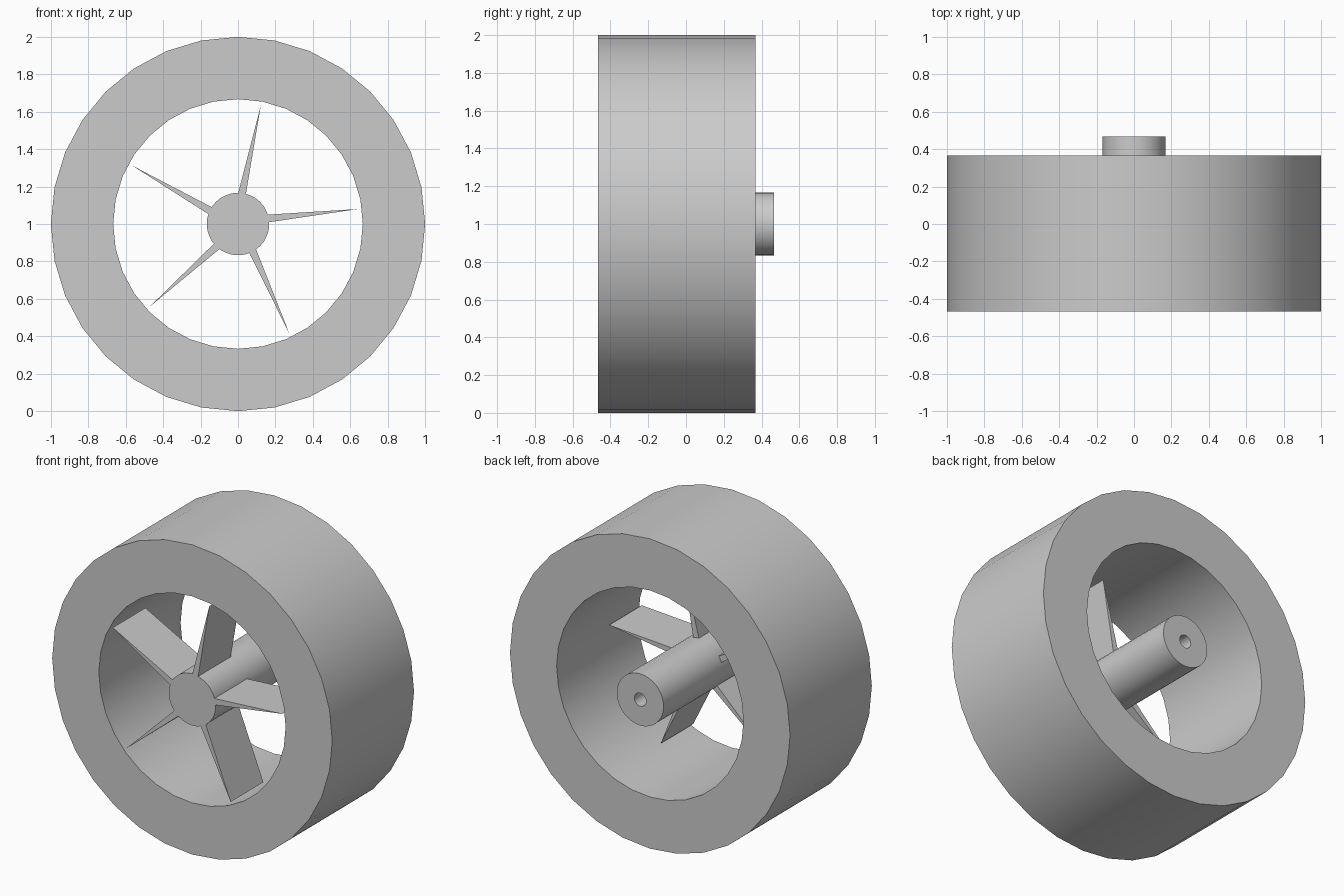
import bpy, bmesh, math
from mathutils import Matrix, Vector

cube = bpy.data.objects.get("Cube")
if cube:
    bpy.data.objects.remove(cube, do_unlink=True)

GREY = (0.6, 0.6, 0.6, 1)
grey = bpy.data.materials.new("plain grey")
grey.use_nodes = True
grey.diffuse_color = GREY
grey.node_tree.nodes["Principled BSDF"].inputs["Base Color"].default_value = GREY

FRONT, BACK, HUB_BACK = -0.467, 0.367, 0.467
AXLE = Vector((0, 0, 1))


def finish(name, bm, smooth):
    """Turn the bmesh into a grey object on the wheel axis."""
    bmesh.ops.remove_doubles(bm, verts=bm.verts, dist=1e-5)
    bmesh.ops.recalc_face_normals(bm, faces=bm.faces)
    mesh = bpy.data.meshes.new(name)
    bm.to_mesh(mesh)
    bm.free()
    mesh.materials.append(grey)
    obj = bpy.data.objects.new(name, mesh)
    obj.location = AXLE
    bpy.context.collection.objects.link(obj)
    if smooth:
        bpy.ops.object.select_all(action='DESELECT')
        obj.select_set(True)
        bpy.context.view_layer.objects.active = obj
        bpy.ops.object.shade_smooth_by_angle(angle=math.radians(30))
    return obj


def lathe(name, profile, closed, steps=32):
    """Spin a (radius, y) profile around the y axis."""
    bm = bmesh.new()
    verts = [bm.verts.new((0, y, r)) for r, y in profile]
    pairs = list(zip(verts, verts[1:]))
    if closed:
        pairs.append((verts[-1], verts[0]))
    edges = [bm.edges.new(p) for p in pairs]
    bmesh.ops.spin(bm, geom=verts + edges, cent=(0, 0, 0), axis=(0, 1, 0),
                   angle=math.tau, steps=steps, use_merge=True)
    return finish(name, bm, True)


def ring(name, inner, outer):
    lathe(name, [(inner, FRONT), (outer, FRONT), (outer, BACK), (inner, BACK)], True)


# Tyre and the rim inside it
ring("tyre", 0.833, 1.0)
ring("rim", 0.667, 0.833)

# Hub with a blind axle hole at the back
lathe("hub", [(0, FRONT), (0.167, FRONT), (0.167, HUB_BACK),
              (0.042, HUB_BACK), (0.042, 0.13), (0, 0.13)], False)

# Five wedge spokes, thick at the hub and pointed at the rim
WEDGE = [(0.1, -0.0125), (0.648, 0), (0.1, 0.034)]
for i in range(5):
    bm = bmesh.new()
    face = bm.faces.new([bm.verts.new((r, FRONT, t)) for r, t in WEDGE])
    side = bmesh.ops.extrude_face_region(bm, geom=[face])
    moved = [v for v in side["geom"] if isinstance(v, bmesh.types.BMVert)]
    bmesh.ops.translate(bm, verts=moved, vec=(0, 0.333, 0))
    turn = Matrix.Rotation(-math.radians(7.1 + 72 * i), 3, 'Y')
    bmesh.ops.rotate(bm, verts=bm.verts, cent=(0, 0, 0), matrix=turn)
    finish(f"spoke_{i + 1}", bm, False)
